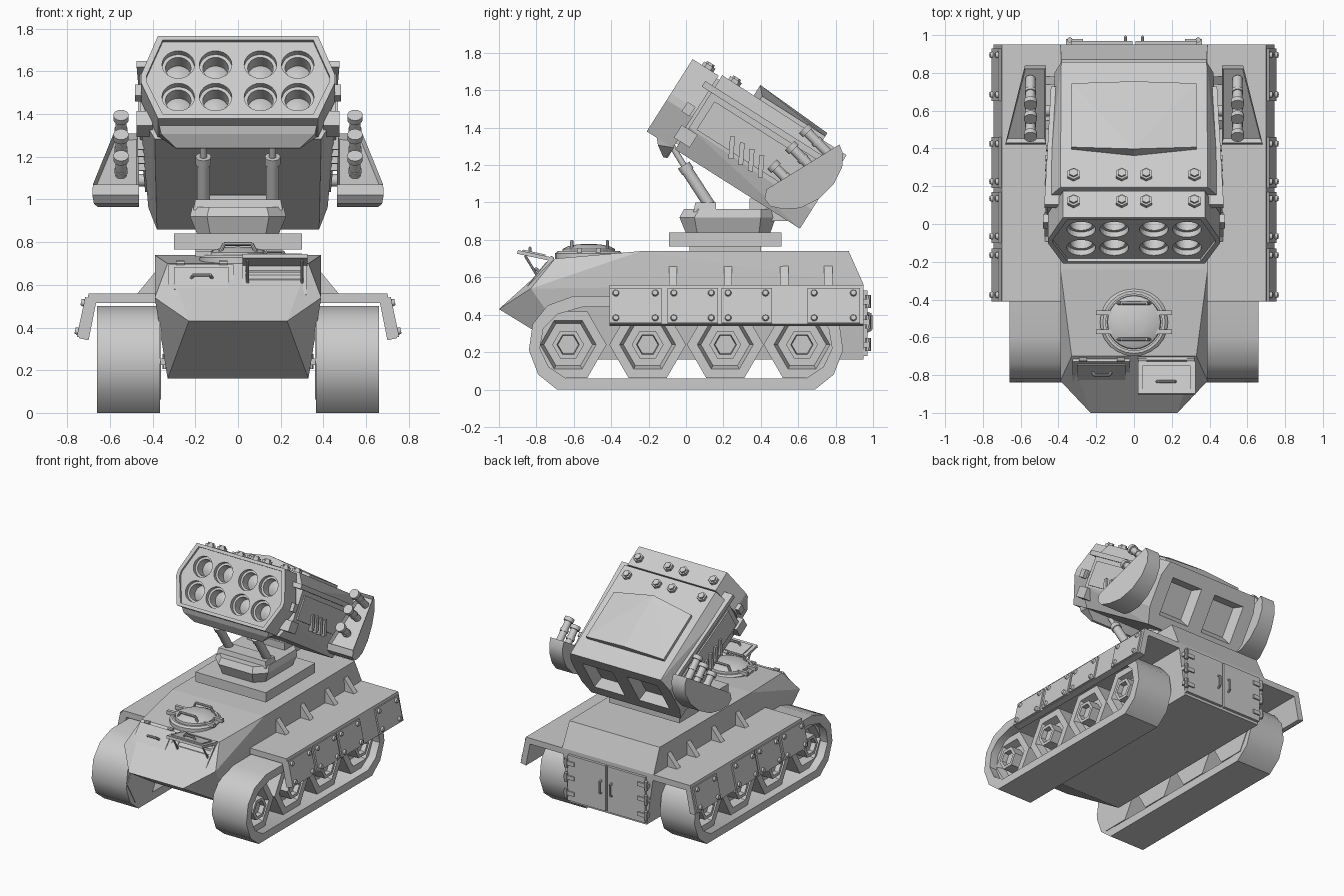
import bpy, bmesh, math
from mathutils import Matrix, Vector

if "Cube" in bpy.data.objects:
    bpy.data.objects.remove(bpy.data.objects["Cube"])


def box(bm, x0, x1, y0, y1, z0, z1, M=Matrix()):
    c = Matrix.Translation(((x0 + x1) / 2, (y0 + y1) / 2, (z0 + z1) / 2))
    bmesh.ops.create_cube(bm, size=1, matrix=M @ c @ Matrix.Diagonal((x1 - x0, y1 - y0, z1 - z0, 1)))


def rod(bm, p, q, r, n=12, r2=None):
    p, q = Vector(p), Vector(q)
    m = Matrix.Translation((p + q) / 2) @ (q - p).to_track_quat('Z', 'Y').to_matrix().to_4x4()
    bmesh.ops.create_cone(bm, cap_ends=True, segments=n, radius1=r, radius2=r if r2 is None else r2,
                          depth=(q - p).length, matrix=m)


def hull(bm, pts, sym=False):
    t = bmesh.new()
    for x, y, z in pts:
        t.verts.new((x, y, z))
        if sym:
            t.verts.new((-x, y, z))
    bmesh.ops.convex_hull(t, input=t.verts[:])
    bmesh.ops.dissolve_limit(t, angle_limit=0.03, verts=t.verts[:], edges=t.edges[:])
    me = bpy.data.meshes.new("tmp")
    t.to_mesh(me)
    bm.from_mesh(me)
    t.free()
    bpy.data.meshes.remove(me)


def loft(bm, rings, closed=False, caps=True):
    vs = [[bm.verts.new(p) for p in r] for r in rings]
    n = len(vs[0])
    for a, b in zip(vs, vs[1:] + ([vs[0]] if closed else [])):
        for i in range(n):
            bm.faces.new((a[i], a[(i + 1) % n], b[(i + 1) % n], b[i]))
    if caps and not closed:
        bm.faces.new(vs[0])
        bm.faces.new(vs[-1])


def lathe(bm, prof, n, M):
    loft(bm, [[M @ Vector((max(r, 1e-4) * math.cos(2 * math.pi * i / n),
                           max(r, 1e-4) * math.sin(2 * math.pi * i / n), h)) for i in range(n)] for r, h in prof])


def handle(bm, a, b, up, r=.008):
    a, b, up = Vector(a), Vector(b), Vector(up)
    c, d = a + up + (b - a) * .12, b + up - (b - a) * .12
    for p, q in ((a, c), (c, d), (d, b)):
        rod(bm, p, q, r, 8)


def make(name, bm, M=Matrix(), mirror=False, smooth=False):
    bmesh.ops.recalc_face_normals(bm, faces=bm.faces[:])
    bm.transform(M)
    me = bpy.data.meshes.new(name)
    bm.to_mesh(me)
    bm.free()
    if smooth:
        me.shade_smooth()
        me.set_sharp_from_angle(angle=math.radians(35))
    ob = bpy.data.objects.new(name, me)
    bpy.context.collection.objects.link(ob)
    if mirror:
        ob.modifiers.new("mirror", 'MIRROR').use_mirror_merge = False
    return ob


def cut(ob, bm, M=Matrix()):
    c = make("cutter", bm, M)
    c.hide_render = True
    m = ob.modifiers.new("cut", 'BOOLEAN')
    m.operation, m.object, m.solver = 'DIFFERENCE', c, 'EXACT'
    me = bpy.data.meshes.new_from_object(ob.evaluated_get(bpy.context.evaluated_depsgraph_get()))
    ob.modifiers.clear()
    ob.data = me
    bpy.data.objects.remove(c)


N = bmesh.new
# Hull
b = N()
hull(b, [(.33, -.56, .16), (.33, .95, .16), (.23, -1, .43), (.39, -.83, .54), (.39, .95, .56),
         (.33, -.70, .70), (.39, -.24, .74), (.385, .87, .74)], True)
make("hull", b)

# Tracks: hollow loops
half = [(.69, 0), (.79, .08), (.84, .21), (.82, .35), (.74, .45), (.6, .5)]
out = half + [(-y, z) for y, z in reversed(half)]
inn = [(y * .93, .25 + (z - .25) * .76) for y, z in out]
b = N()
loft(b, [[(x, y, z) for y, z in p] for x, p in ((.365, out), (.66, out), (.66, inn), (.365, inn))], closed=True)
make("track", b, mirror=True, smooth=True)

# Hexagonal road wheels
b = N()
for y in (-.63, -.205, .21, .62):
    lathe(b, [(.205, .36), (.205, .60), (.15, .60), (.13, .54), (.085, .54), (.085, .625),
              (.06, .625), (.055, .59), (0, .59)], 6, Matrix.Translation((0, y, .24)) @
          Matrix.Rotation(math.pi / 2, 4, 'Y') @ Matrix.Rotation(math.pi / 2, 4, 'Z'))
make("road_wheels", b, mirror=True)

# Fenders with hanging skirts, armour plates and gussets
prof = [(.37, .56), (.70, .56), (.745, .35), (.70, .34), (.665, .515), (.37, .515)]
b = N()
loft(b, [[(x, y, z) for x, z in prof] for y in (-.41, .95)])
make("fender", b, mirror=True)
S = Matrix.Translation((.724, 0, .447)) @ Matrix.Rotation(math.radians(-12), 4, 'Y')
b, bolts = N(), N()
for y0, y1 in ((-.41, -.13), (-.10, .17), (.19, .46), (.65, .93)):
    box(b, -.005, .012, y0, y1, -.095, .095, S)
    for y in (y0 + .035, y1 - .035):
        for z in (-.068, .068):
            rod(bolts, S @ Vector((.01, y, z)), S @ Vector((.026, y, z)), .019, 10, .014)
make("skirt_plates", b, mirror=True)
make("skirt_bolts", bolts, mirror=True, smooth=True)
b = N()
for y in (-.07, .225, .525, .76):
    hull(b, [(x, y + d, z) for d in (-.022, .022) for x, z in ((.38, .55), (.475, .555), (.38, .67))])
make("fender_gussets", b, mirror=True)

# Rear doors
b = N()
box(b, .008, .33, .94, .97, .18, .53)
for z in (.24, .36, .47):
    box(b, .27, .36, .95, .98, z - .015, z + .015)
    rod(b, (.34, .975, z - .035), (.34, .975, z + .035), .014, 8)
handle(b, (.045, .965, .31), (.045, .965, .41), (0, .025, 0))
make("rear_door", b, mirror=True)

# Crew hatch
b = N()
lathe(b, [(.18, .68), (.18, .728), (.165, .74), (.15, .74), (.15, .73), (.143, .73), (.14, .752),
          (.11, .766), (.06, .776), (0, .779)], 24, Matrix.Translation((0, -.52, 0)))
make("crew_hatch", b, smooth=True)
b = N()
for y in (-.42, -.61):
    handle(b, (-.085, y, .75), (.085, y, .75), (0, 0, .042), .009)
for y in (-.47, -.57):
    for s in (-1, 1):
        box(b, s * .14 - .06, s * .14 + .06, y - .012, y + .012, .73, .757)
make("hatch_fittings", b)

# Sloped front: closed lid, louvred vent and its raised lid
G = Matrix.Translation((0, -.83, .54)) @ Matrix.Rotation(math.atan2(.16, .13), 4, 'X')
b = N()
box(b, -.325, -.02, .01, .185, -.01, .018)
box(b, -.30, -.045, .03, .165, .01, .026)
handle(b, (-.22, .10, .02), (-.12, .10, .02), (0, 0, .025))
for x in (-.27, -.07):
    rod(b, (x - .02, .195, .015), (x + .02, .195, .015), .013, 8)
make("closed_lid", b, G)
b = N()
box(b, .02, .32, 0, .015, -.01, .022)
box(b, .02, .32, .185, .2, -.01, .022)
for x in (.02, .305):
    box(b, x, x + .015, 0, .2, -.01, .022)
for i in range(4):
    box(b, .03, .31, -.018, .018, -.003, .003,
        Matrix.Translation((0, .04 + i * .042, .008)) @ Matrix.Rotation(.5, 4, 'X'))
make("front_vent", b, G)
b = N()
T = Matrix.Translation((0, -.72, .695)) @ Matrix.Rotation(math.radians(-12), 4, 'X')
box(b, .02, .325, -.185, -.01, -.008, .012, T)
box(b, .045, .30, -.16, -.035, .008, .02, T)
handle(b, T @ Vector((.12, -.12, .015)), T @ Vector((.22, -.12, .015)), (0, 0, .022))
for x in (.045, .30):
    rod(b, (x, -.79, .60), (x, -.86, .715), .007, 8)
    rod(b, (x - .02, -.72, .70), (x + .02, -.72, .70), .013, 8)
make("raised_lid", b)

# Turret base and pedestal
b = N()
box(b, -.2, .2, .02, .40, .73, .78)
box(b, -.3, .3, -.09, .51, .765, .84)
make("turret_plate", b)
b = N()
hull(b, [p for y0, y1, w, z, c in ((0, .45, .19, .835, .06), (-.035, .48, .225, .92, .08), (-.01, .48, .215, .965, .08))
         for p in ((w, y0 + c, z), (w - c, y0, z), (w, y1 - c, z), (w - c, y1, z))], True)
hull(b, [(.21, .04, .95), (.21, .16, .95), (.2, .05, 1.0), (.2, .16, 1.0)], True)
box(b, -.16, .16, .34, .54, .90, 1.02)
make("pedestal", b)

# Lifting pistons
b = N()
rod(b, (.162, .13, .98), (.162, 0, 1.18), .031, 16)
rod(b, (.162, .01, 1.165), (.162, -.012, 1.2), .036, 16)
rod(b, (.162, 0, 1.18), (.162, -.08, 1.31), .016, 12)
make("lift_piston", b, mirror=True, smooth=True)

# Launcher frame: local y runs backward, z runs up through the box
L = Matrix.Translation((0, -.21, 1.38)) @ Matrix.Rotation(math.radians(-32.4), 4, 'X')
face = [(.375, 0), (.455, .2), (.455, .24), (.375, .458)]
b = N()
hull(b, [(x, y, z) for y in (0, .165) for x, z in face], True)
head = make("launcher_head", b, L)
b = N()
hull(b, [(x * .94, y, .23 + (z - .23) * .9) for y in (-.02, .018) for x, z in face], True)
cut(head, b, L)
b, tubes = N(), N()
for x in (-.28, -.105, .105, .28):
    for z in (.13, .31):
        rod(b, (x, -.03, z), (x, .14, z), .076, 24)
        lathe(tubes, [(.0765, .145), (.0765, .05), (.06, .05), (.06, .125), (.03, .11), (0, .105)], 24,
              Matrix.Translation((x, 0, z)) @ Matrix.Rotation(-math.pi / 2, 4, 'X'))
cut(head, b, L)
make("launch_tubes", tubes, L, smooth=True)
b = N()
hull(b, [(.37, .06, .005), (.37, .17, .005), (.36, .09, -.03), (.29, .15, -.07), (.29, .17, -.06)], True)
make("head_lip", b, L)

# Launcher body with recessed rear bays
b = N()
hull(b, [(.39, .18, .47), (.46, .18, .36), (.46, .18, .14), (.39, .18, 0),
         (.385, .97, .465), (.42, .97, .36), (.42, .97, .12), (.38, .97, 0)], True)
body = make("launcher_body", b, L)
b = N()
for s in (-1, 1):
    hull(b, [(s * x, y, z) for y, d in ((.9, .03), (1.0, -.012)) for x in (.06 + d, .32 - d)
             for z in (.09 + d, .37 - d)])
cut(body, b, L)
b = N()
box(b, -.35, .35, .15, .19, .03, .44)
make("launcher_core", b, L)
b = N()
hull(b, [(.33, .42, .46), (.33, .42, .49), (0, .38, .46), (0, .38, .535), (.33, .82, .46), (.33, .82, .49),
         (0, .82, .51)], True)
make("roof_panel", b, L)
b = N()
for x in (.065, .32):
    for y, z in ((.095, .45), (.255, .46)):
        rod(b, (x, y, z), (x, y, z + .03), .036, 6)
        rod(b, (x, y, z + .03), (x, y, z + .042), .024, 6)
make("roof_bolts", b, L, mirror=True)

# Side panels, rails and louvres
b = N()
hull(b, [(x, y, z) for y, x0 in ((.22, .468), (.88, .435)) for x in (.40, x0) for z in (.15, .33)])
hull(b, [(x, y, z) for y, x0 in ((.12, .475), (.86, .44)) for x in (.37, x0) for z in (.36, .395)])
box(b, .40, .482, .10, .15, .19, .25)
box(b, .40, .475, .14, .24, .05, .13)
for i in range(4):
    y = .43 + i * .062
    M = Matrix.Translation((0, y, .17)) @ Matrix.Rotation(math.radians(28), 4, 'X')
    box(b, .43, .472 - i * .002, -.013, .013, -.06, .06, M)
make("side_fittings", b, L, mirror=True)

# Side pods: curved trays holding three smoke tubes each
prof = [(.43, 1.07), (.42, 1.02), (.45, .98), (.52, .965), (.61, .97), (.71, 1.02), (.79, 1.10), (.835, 1.19),
        (.84, 1.26), (.82, 1.31)]
b = N()
loft(b, [[(.465, y, z) for y, z in prof], [(.68 - (y - .43) * .25, y, z) for y, z in prof]])
f = max(b.faces, key=lambda f: f.calc_area() if len(f.verts) == 4 else 0)
bmesh.ops.recalc_face_normals(b, faces=b.faces[:])
bmesh.ops.inset_region(b, faces=[f], thickness=.014)
bmesh.ops.translate(b, verts=f.verts[:], vec=(0, .015, -.025))
make("side_pod", b, mirror=True, smooth=True)
b = N()
rod(b, (.38, .6, 1.09), (.48, .6, 1.09), .03, 12)
make("pod_axle", b, mirror=True, smooth=True)
b = N()
d = Vector((0, -.7, .71))
for y, z in ((.46, 1.205), (.555, 1.305), (.63, 1.395)):
    top = Vector((.548, y, z))
    rod(b, top - d * .2, top, .026, 14)
    rod(b, top - d * .03, top, .036, 14)
    rod(b, top - d * .11, top - d * .09, .031, 14)
make("smoke_tubes", b, mirror=True, smooth=True)
